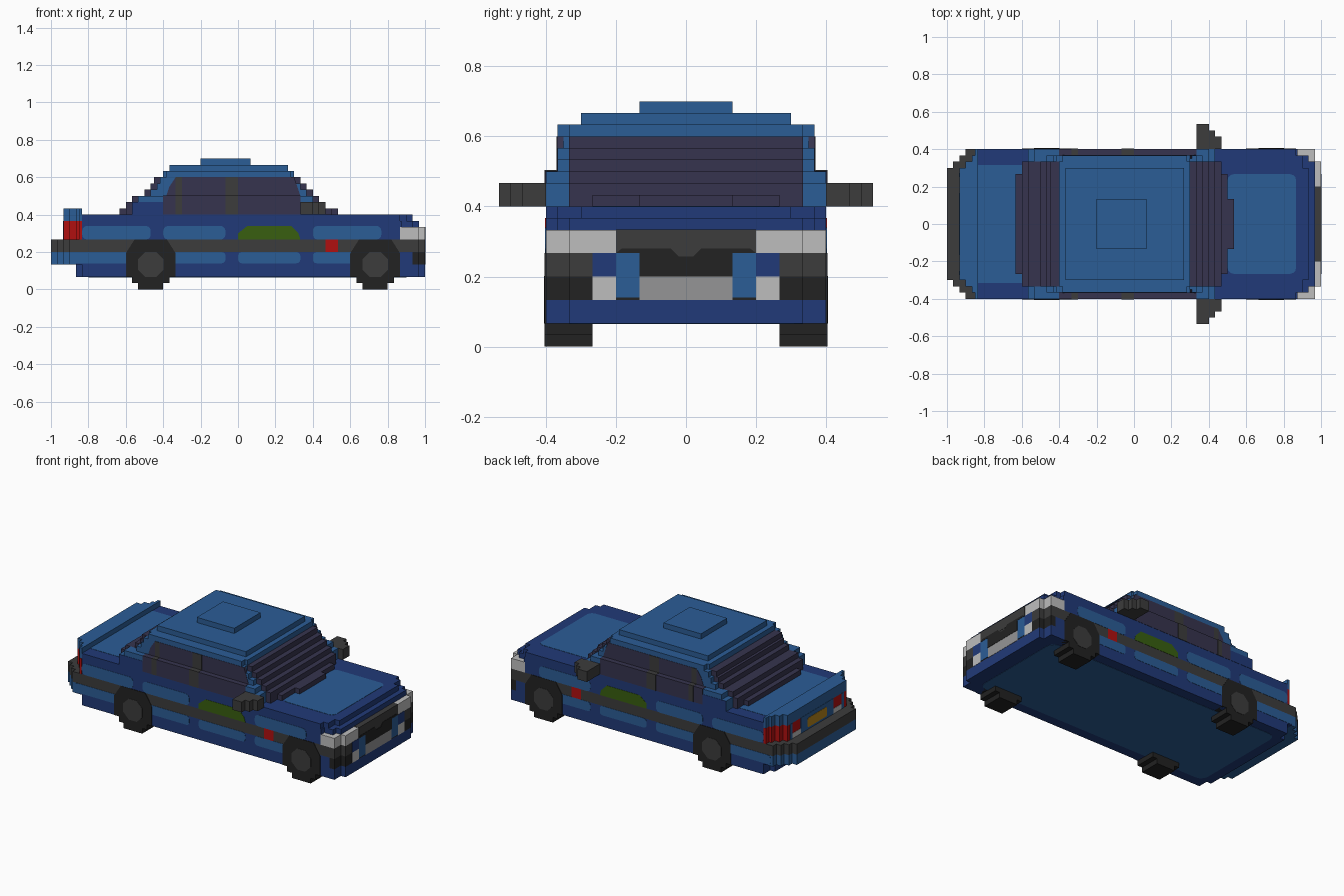
import bpy, bmesh, math

if "Cube" in bpy.data.objects:
    bpy.data.objects.remove(bpy.data.objects["Cube"])

U = 1 / 30   # one block of the stepped grid
T = 0.05     # plate thickness in blocks


def material(name, rgb):
    lin = [((c / 255 + 0.055) / 1.055) ** 2.4 if c > 10 else c / 255 / 12.92 for c in rgb]
    m = bpy.data.materials.new(name)
    m.use_nodes = True
    m.diffuse_color = (*lin, 1)
    m.node_tree.nodes["Principled BSDF"].inputs["Base Color"].default_value = (*lin, 1)
    return m


LIGHT = material("light_blue", (43, 93, 150))
DARK = material("dark_blue", (33, 58, 120))
GLASS = material("tinted_glass", (54, 52, 78))
GREY = material("dark_grey", (60, 60, 60))
BLACK = material("black", (34, 34, 34))
WHITE = material("lamp_white", (190, 190, 190))
SILVER = material("mid_grey", (149, 149, 150))
RED = material("red", (176, 16, 16))
GREEN = material("green", (56, 95, 16))
YELLOW = material("yellow", (180, 132, 26))


def prism(name, pts, axis, a, b, mat):
    """Extrude a 2D outline from a to b along an axis, in block units."""
    put = {"x": lambda p, h: (h, p[0], p[1]),
           "y": lambda p, h: (p[0], h, p[1]),
           "z": lambda p, h: (p[0], p[1], h)}[axis]
    bm = bmesh.new()
    rings = [[bm.verts.new([c * U for c in put(p, h)]) for p in pts] for h in (a, b)]
    bm.faces.new(rings[0])
    bm.faces.new(rings[1])
    n = len(pts)
    for i in range(n):
        j = (i + 1) % n
        bm.faces.new((rings[0][i], rings[0][j], rings[1][j], rings[1][i]))
    bmesh.ops.recalc_face_normals(bm, faces=bm.faces)
    me = bpy.data.meshes.new(name)
    bm.to_mesh(me)
    bm.free()
    me.materials.append(mat)
    ob = bpy.data.objects.new(name, me)
    bpy.context.collection.objects.link(ob)
    return ob


def rect(x0, x1, y0, y1, r=0):
    """Rectangle outline, with rounded corners when r is set."""
    if not r:
        return [(x0, y0), (x1, y0), (x1, y1), (x0, y1)]
    corners = [(x1 - r, y1 - r), (x0 + r, y1 - r), (x0 + r, y0 + r), (x1 - r, y0 + r)]
    return [(cx + r * math.cos(math.radians(q * 90 + s)), cy + r * math.sin(math.radians(q * 90 + s)))
            for q, (cx, cy) in enumerate(corners) for s in (0, 30, 60, 90)]


def box(name, x0, x1, y0, y1, z0, z1, mat):
    prism(name, rect(x0, x1, y0, y1), "z", z0, z1, mat)


def slab(name, rows, z0, z1, mat):
    """Symmetric layer with stepped corners; rows are (half width, back x, front x), widening."""
    half, prev = [], 0
    for w, xb, xf in rows:
        half += [(xf, prev), (xf, w)] if prev else [(xf, w)]
        prev = w
    for i in range(len(rows) - 1, -1, -1):
        w, xb, _ = rows[i]
        half += [(xb, w), (xb, rows[i - 1][0])] if i else [(xb, w)]
    prism(name, half + [(x, -y) for x, y in reversed(half)], "z", z0, z1, mat)


def sides(name, pts, y0, y1, mat):
    """Side-view outline extruded on both flanks."""
    for s, tag in ((1, "left"), (-1, "right")):
        prism(f"{name}_{tag}", pts, "y", s * y0, s * y1, mat)


def nose(name, y0, y1, z0, z1, mat, x=30, out=T):
    """Pair of plates on an end face."""
    for s, tag in ((1, "left"), (-1, "right")):
        prism(f"{name}_{tag}", rect(*sorted((s * y0, s * y1)), z0, z1), "x", x, x + out, mat)


# Lower body layers
slab("sill", [(10, -26, 30), (12, -25, 29)], 2, 4, DARK)
slab("lower_body", [(10, -26, 28), (12, -26, 28)], 4, 6, DARK)
slab("rear_apron", [(9, -30, -26), (10, -29, -26), (11, -28, -26), (12, -27, -26)], 4, 6, LIGHT)
slab("front_bumper", [(10, 28, 30), (12, 28, 29)], 4, 6, BLACK)
slab("bumper_band", [(9, -30, 30), (10, -29, 30), (11, -28, 29), (12, -27, 29)], 6, 8, GREY)
box("upper_body", -25, 26, -12, 12, 8, 12, DARK)
prism("underside_panel", rect(-24, 27, -10, 10, 1.5), "z", 2 - T, 2, LIGHT)

# Nose, bonnet and grille
slab("headlights", [(10, 26, 30), (12, 26, 29)], 8, 10, WHITE)
slab("bonnet_lower", [(10, 26, 29), (11, 26, 28), (12, 26, 26.2)], 10, 11, DARK)
slab("bonnet_upper", [(9, 26, 28), (11, 26, 27)], 11, 12, DARK)
prism("bonnet_panel", rect(15, 26, -8, 8, 1), "z", 12, 12 + T, LIGHT)
box("grille_top", 28, 30 + T, -6, 6, 8, 10 + T, GREY)
prism("grille_black", [(-4, 6), (4, 6), (4, 8), (6, 8), (5.5, 8.4), (1.3, 8.4), (0.6, 7.7), (-0.6, 7.7),
                       (-1.3, 8.4), (-5.5, 8.4), (-6, 8), (-4, 8)], "x", 30, 30 + 2 * T, BLACK)
box("front_plate", 30, 30 + T, -4, 4, 4, 6, SILVER)
nose("fog_lamp", 6, 8, 4, 6, WHITE)
nose("nose_inset", 6, 8, 6, 8, DARK)
nose("nose_bar", 4, 6, 4.2, 8, LIGHT)

# Tail with lamps, plate and raised lip
TAIL = [(9, -28, -25), (10, -27, -25), (11, -26, -25), (12, -25.5, -25)]
slab("tail_lamps", TAIL, 8, 11, RED)
sides("tail_lamp_side", rect(-28 + 2.5, -25, 8, 11), 12, 12 + T, RED)
slab("tail_lip", TAIL, 11, 13, LIGHT)
box("tail_panel", -28 - T, -28, -5, 5, 8, 11, LIGHT)
prism("rear_plate", rect(-3, 3, 8.4, 10.2, 0.4), "x", -28 - 2 * T, -28, YELLOW)
nose("reverse_lamp", 5, 7.5, 8, 9, WHITE, -28, -T)
nose("lamp_gap", 7.5, 8.2, 8, 11, LIGHT, -28, -T)
prism("boot_panel", rect(-25, -17, -9.5, 9.5), "z", 12, 12 + T, LIGHT)

# Cabin: stepped glass core with blue pillars outside it
LAYERS = [(-18, 14), (-18, 14), (-17, 13), (-15, 12), (-14, 11), (-13.5, 10)]
for i, (xb, xf) in enumerate(LAYERS):
    z = 12 + i
    rows = [(10, xb, xf)]
    if i == 0:
        rows = [(4, -19, 16), (8, -19, 15), (10, -18, 14)]
    slab(f"glass_core_{i + 1}", rows, z, z + 1, GLASS)
    w = 12 if i < 3 else 11
    sides(f"pillar_{i + 1}", rect(xb + 1, xf - 1, z, z + 1), 10, w, LIGHT)
slab("roof_lower", [(10, -12, 9), (11, -11.5, 8.5)], 18, 19, LIGHT)
box("roof_middle", -11, 8, -9, 9, 19, 20, LIGHT)
box("roof_hatch", -6, 2, -4, 4, 20, 21, LIGHT)

# Side windows and their posts
sides("window_lower", rect(-12, 10, 12, 15 + T), 11, 12 + T, GLASS)
sides("window_upper", [(-11.5, 15), (10, 15), (9, 18), (-10, 18), (-11, 16.5)], 10.5, 11 + T, GLASS)
sides("rear_quarter", rect(-17, -12, 12, 14), 12, 12 + T, DARK)
for name, x0, x1 in (("centre_post", -2, 0), ("rear_post", -10, -9)):
    sides(name + "_lower", rect(x0, x1, 12, 15 + 2 * T), 11, 12 + 2 * T, GREY)
    sides(name + "_upper", rect(x0, x1, 15, 18), 10.5, 11 + 2 * T, GREY)

# Door mirrors, stepped outward
for k, (y0, y1, xf) in enumerate(((12, 14, 14), (14, 15, 13), (15, 16, 12))):
    sides(f"mirror_{k + 1}", rect(10, xf, 12, 14), y0, y1, GREY)

# Painted flank panels
for k, (x0, x1) in enumerate(((-25, -14), (-12, -2), (12, 23))):
    sides(f"upper_panel_{k + 1}", rect(x0, x1, 8, 10.2, 0.8), 12, 12 + T, LIGHT)
sides("green_panel", [(0, 8), (10, 8), (9.7, 9), (8.5, 10.2), (1.5, 10.2), (0, 9)], 12, 12 + T, GREEN)
for k, (x0, x1) in enumerate(((-26.5, -17), (-11, -2), (0, 10), (12, 19))):
    sides(f"lower_panel_{k + 1}", rect(x0, x1, 4.2, 6, 0.6), 12, 12 + T, LIGHT)
sides("red_marker", rect(14, 16, 6, 8), 12, 12 + T, RED)

# Wheels: stepped tread below, chamfered above
for name, cx in (("rear", -14), ("front", 22)):
    right = [(2, 0), (2, 1), (3, 1), (3, 2), (4, 2), (4, 5.8), (2.6, 8)]
    tyre = [(cx + x, z) for x, z in right] + [(cx - x, z) for x, z in reversed(right)]
    sides(f"{name}_tyre", tyre, 8, 12 + 2 * T, BLACK)
    hub = [(cx + 2.2 * math.cos(math.radians(a + 22.5)), 4 + 2.2 * math.sin(math.radians(a + 22.5)))
           for a in range(0, 360, 45)]
    sides(f"{name}_hub", hub, 12, 12 + 3 * T, GREY)
